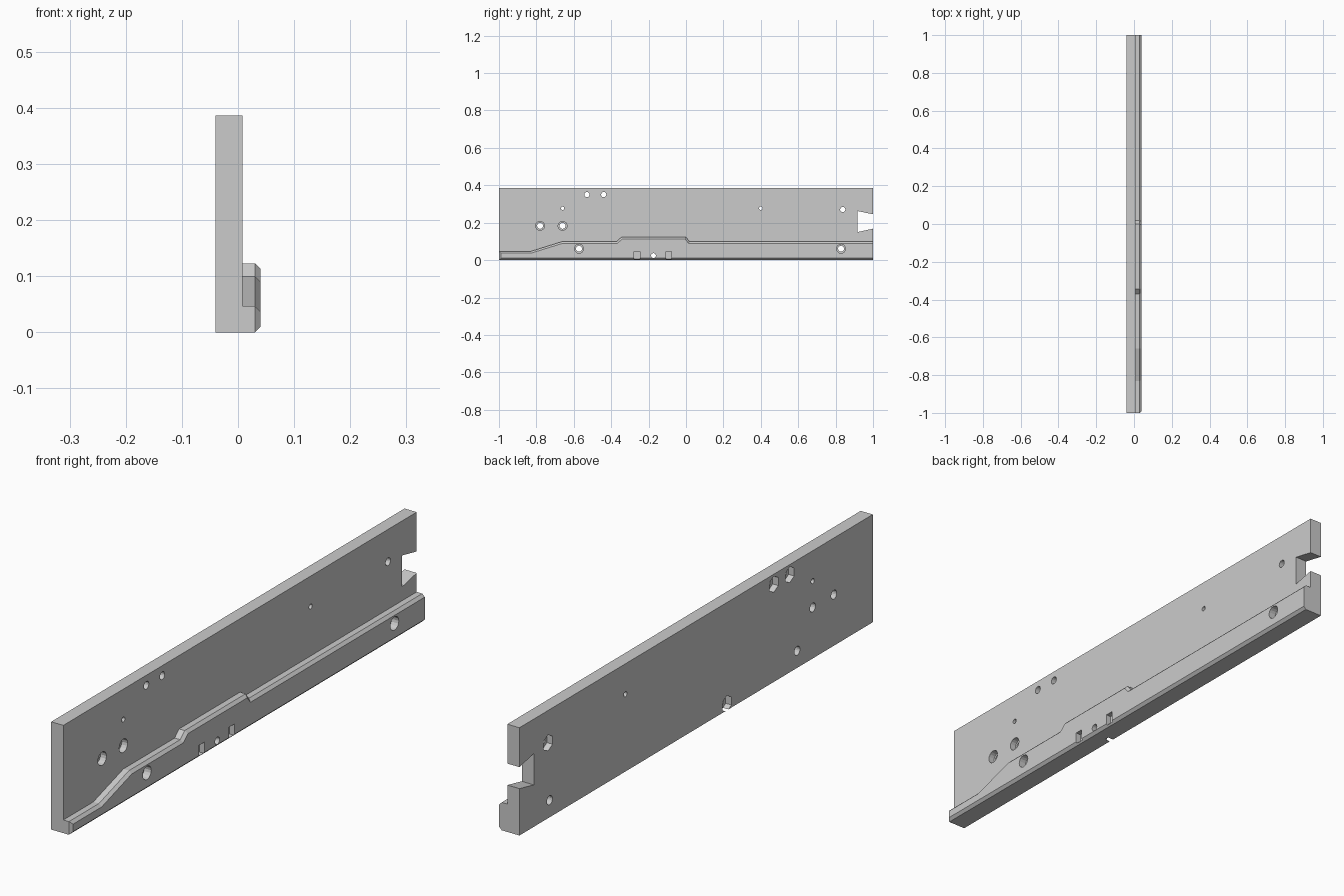
import bpy, bmesh, math
from mathutils import Matrix

cube = bpy.data.objects.get("Cube")
if cube:
    bpy.data.objects.remove(cube, do_unlink=True)

BACK, FACE, SHOULDER, OUTER = -0.04, 0.008, 0.03, 0.04
HEIGHT = 0.386

grey = bpy.data.materials.new("plain grey")
grey.use_nodes = True
grey.diffuse_color = (0.6, 0.6, 0.6, 1)
grey.node_tree.nodes["Principled BSDF"].inputs["Base Color"].default_value = (0.6, 0.6, 0.6, 1)


def make_object(name, bm):
    bmesh.ops.recalc_face_normals(bm, faces=bm.faces[:])
    mesh = bpy.data.meshes.new(name)
    bm.to_mesh(mesh)
    bm.free()
    mesh.materials.append(grey)
    obj = bpy.data.objects.new(name, mesh)
    bpy.context.collection.objects.link(obj)
    return obj


def prism(bm, outline, x0, x1):
    """Extrude a (y, z) outline along x and return the far cap."""
    face = bm.faces.new([bm.verts.new((x0, y, z)) for y, z in outline])
    cap = bmesh.ops.extrude_face_region(bm, geom=[face], use_keep_orig=True)["geom"]
    for v in (g for g in cap if isinstance(g, bmesh.types.BMVert)):
        v.co.x = x1
    return next(g for g in cap if isinstance(g, bmesh.types.BMFace))


def box(y0, y1, z0, z1):
    return [(y0, z0), (y1, z0), (y1, z1), (y0, z1)]


def ring(y, z, r, sides):
    angles = [2 * math.pi * i / sides + math.pi / 2 for i in range(sides)]
    return [(y + r * math.cos(a), z + r * math.sin(a)) for a in angles]


def apply_boolean(target, tool, operation):
    tool.hide_render = True
    mod = target.modifiers.new(operation, 'BOOLEAN')
    mod.operation, mod.solver, mod.object = operation, 'EXACT', tool
    bpy.context.view_layer.objects.active = target
    bpy.ops.object.modifier_apply(modifier=mod.name)
    bpy.data.objects.remove(tool, do_unlink=True)


# Main plate, with a dovetail notch in the rear end
bm = bmesh.new()
prism(bm, [(-1, 0), (1, 0), (1, 0.168), (0.918, 0.15), (0.918, 0.262),
           (1, 0.245), (1, HEIGHT), (-1, HEIGHT)], BACK, FACE)
body = make_object("side_plate", bm)

# Stepped ledge with chamfered outer edges; its rear end stays square
bm = bmesh.new()
outline = [(-1, 0), (1, 0), (1, 0.1), (0.018, 0.1), (0, 0.123), (-0.345, 0.123),
           (-0.37, 0.1), (-0.66, 0.1), (-0.83, 0.047), (-1, 0.047)]
cap = prism(bm, outline, FACE, SHOULDER)
bmesh.ops.recalc_face_normals(bm, faces=bm.faces[:])
bmesh.ops.inset_region(bm, faces=[cap], thickness=0.01, use_even_offset=True)
for v in cap.verts:
    v.co.x = OUTER
    if v.co.y > 0.98:
        v.co.y = 1
ledge = make_object("stepped_ledge", bm)
apply_boolean(body, ledge, 'UNION')

# Through holes: y, z, radius
holes = [(-0.78, 0.183, 0.016), (-0.66, 0.183, 0.016), (-0.572, 0.061, 0.016),
         (0.829, 0.061, 0.016), (-0.53, 0.35, 0.014), (-0.44, 0.35, 0.014),
         (-0.66, 0.277, 0.009), (0.4, 0.277, 0.009), (0.838, 0.27, 0.014),
         (-0.174, 0.024, 0.013)]
bm = bmesh.new()
for y, z, r in holes:
    prism(bm, ring(y, z, r, 16), -0.1, 0.1)
apply_boolean(body, make_object("hole_cutter", bm), 'DIFFERENCE')

# Round counterbores on the ledge side, hexagonal nut pockets on the back, clip slots
bm = bmesh.new()
for y, z, r in holes[:4]:
    floor = -0.015 if z > 0.1 else 0.012
    prism(bm, ring(y, z, 0.024, 16), floor, 0.1)
for y, z, r in (holes[4], holes[5], holes[8], holes[9]):
    prism(bm, ring(y, z, 0.029, 6), -0.1, -0.018)
for y in (-0.262, -0.092):
    prism(bm, box(y - 0.015, y + 0.015, 0.006, 0.047), 0.02, 0.1)
apply_boolean(body, make_object("recess_cutter", bm), 'DIFFERENCE')
